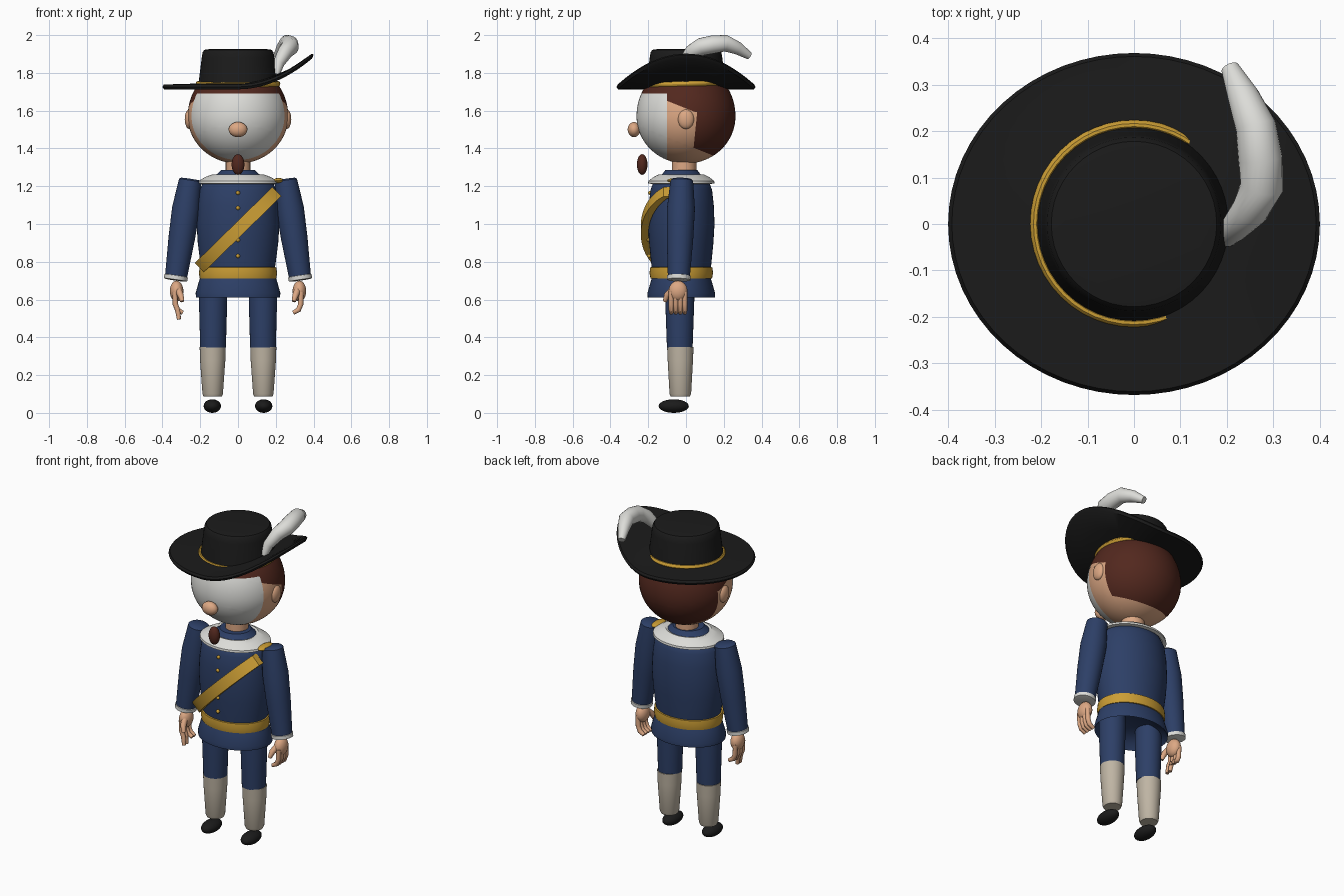
import bpy, bmesh
from math import sin, cos, pi, sqrt, radians
from mathutils import Vector, Matrix

if "Cube" in bpy.data.objects:
    bpy.data.objects.remove(bpy.data.objects["Cube"], do_unlink=True)


def material(name, r, g, b):
    m = bpy.data.materials.new(name)
    m.use_nodes = True
    m.diffuse_color = (r, g, b, 1)
    bsdf = m.node_tree.nodes["Principled BSDF"]
    bsdf.inputs["Base Color"].default_value = (r, g, b, 1)
    bsdf.inputs["Roughness"].default_value = 0.7
    return m


NAVY = material("navy cloth", 0.026, 0.05, 0.135)
GOLD = material("gold", 0.6, 0.34, 0.035)
SKIN = material("skin", 0.72, 0.39, 0.23)
HAIR = material("brown hair", 0.085, 0.021, 0.013)
BLACK = material("black felt", 0.011, 0.011, 0.011)
WHITE = material("off white", 0.72, 0.72, 0.69)
BOOT = material("beige stocking", 0.52, 0.46, 0.37)
parts = []


def finish(name, bm, *mats):
    bmesh.ops.recalc_face_normals(bm, faces=bm.faces)
    mesh = bpy.data.meshes.new(name)
    bm.to_mesh(mesh)
    bm.free()
    for m in mats:
        mesh.materials.append(m)
    ob = bpy.data.objects.new(name, mesh)
    bpy.context.collection.objects.link(ob)
    parts.append(ob)
    return ob


def skin_rings(bm, rings, caps=True):
    n = len(rings[0])
    for a, b in zip(rings, rings[1:]):
        for i in range(n):
            bm.faces.new((a[i], a[(i + 1) % n], b[(i + 1) % n], b[i]))
    if caps:
        bm.faces.new(rings[0])
        bm.faces.new(rings[-1])


def lathe(name, profile, mat, x=0, y=0, caps=True, n=48):
    """Elliptical rings given as (rx, ry, z)."""
    bm = bmesh.new()
    rings = [[bm.verts.new((x + rx * cos(2 * pi * i / n), y + ry * sin(2 * pi * i / n), z))
              for i in range(n)] for rx, ry, z in profile]
    skin_rings(bm, rings, caps)
    return finish(name, bm, mat)


def tube(name, path, radii, mat, n=24):
    """Round sections of varying radius along a path."""
    bm = bmesh.new()
    pts = [Vector(p) for p in path]
    rings = []
    for k, p in enumerate(pts):
        d = pts[min(k + 1, len(pts) - 1)] - pts[max(k - 1, 0)]
        q = d.to_track_quat('Z', 'Y')
        rings.append([bm.verts.new(p + q @ Vector((cos(2 * pi * i / n), sin(2 * pi * i / n), 0)) * radii[k])
                      for i in range(n)])
    skin_rings(bm, rings)
    return finish(name, bm, mat)


def ball(name, centre, size, mat, n=24):
    bm = bmesh.new()
    bmesh.ops.create_uvsphere(bm, u_segments=n, v_segments=n // 2, radius=1,
                              matrix=Matrix.Translation(centre) @ Matrix.Diagonal((*size, 1)))
    return finish(name, bm, mat)


# head: white face, skin at the ears, hair on top and behind
HEAD_Z = 1.57
bm = bmesh.new()
bmesh.ops.create_uvsphere(bm, u_segments=64, v_segments=40, radius=1)
for v in bm.verts:
    v.co = (v.co.x * 0.266, v.co.y * 0.262, HEAD_Z + v.co.z * (0.28 if v.co.z > 0 else 0.25))
cuts = [((0, -0.1, 0), (0, 1, 0)), ((0, 0, 1.69), (0, 0, 1)), ((0, -0.07, 1.64), (0, 0.4, 1)),
        ((0, 0.05, 1.5), (0, 1, -0.1)), ((0, 0.1, 1.38), (0, 0.4, 1))]
for co, no in cuts:
    bmesh.ops.bisect_plane(bm, geom=bm.verts[:] + bm.edges[:] + bm.faces[:], plane_co=co, plane_no=no)


def above(p, k):
    return (p - Vector(cuts[k][0])).dot(Vector(cuts[k][1])) > 0


for f in bm.faces:
    c = f.calc_center_median()
    if above(c, 1) or (above(c, 0) and above(c, 2) and c.z > 1.6) or (above(c, 3) and above(c, 4)):
        f.material_index = 2
    elif above(c, 0):
        f.material_index = 1
finish("head", bm, WHITE, SKIN, HAIR)
ball("nose", (0, -0.275, 1.5), (0.05, 0.034, 0.04), SKIN)
ball("goatee", (0, -0.232, 1.315), (0.034, 0.028, 0.055), HAIR)
lathe("neck", [(0.065, 0.065, 1.22), (0.065, 0.065, 1.38)], SKIN, y=-0.01)


# hat: brim swept up on the left, crown and band
def brim_z(x):
    return 1.713 + 1.06 * max(x, 0) ** 2


bm = bmesh.new()
N = 64
loops = []
for r, lift in ((0.45, 0), (0.7, 0), (0.98, 0), (1, 0.013), (0.98, 0.026), (0.7, 0.028), (0.45, 0.034)):
    ring = []
    for i in range(N):
        x, y = 0.4 * r * cos(2 * pi * i / N), 0.368 * r * sin(2 * pi * i / N)
        ring.append(bm.verts.new((x, y, brim_z(x) + lift)))
    loops.append(ring)
skin_rings(bm, loops + loops[:1], caps=False)
finish("hat_brim", bm, BLACK)
lathe("hat_crown", [(r, r, z) for r, z in ((0.212, 1.72), (0.207, 1.76), (0.192, 1.88),
                                           (0.187, 1.91), (0.178, 1.922), (0.15, 1.926))], BLACK)
band = [(0.213 + 0.011 * cos(a), 0.213 + 0.011 * cos(a), 1.742 + 0.014 * sin(a))
        for a in [2 * pi * k / 10 for k in range(11)]]
ob = lathe("hat_band", band, GOLD, caps=False)
for v in ob.data.vertices:
    v.co.z += 0.03 * v.co.y

# feather plume
tube("plume", [(0.2, -0.03, 1.79), (0.215, -0.01, 1.85), (0.25, 0.03, 1.91), (0.275, 0.08, 1.938),
               (0.272, 0.14, 1.95), (0.262, 0.21, 1.957), (0.235, 0.275, 1.93), (0.207, 0.335, 1.89)],
     [0.02, 0.03, 0.04, 0.047, 0.048, 0.044, 0.034, 0.02], WHITE)

# coat, skirt, belt and collar
CY = -0.025
lathe("coat", [(0.185, 0.15, 0.7), (0.2, 0.16, 0.8), (0.213, 0.17, 0.9), (0.219, 0.176, 1.0),
               (0.214, 0.172, 1.1), (0.203, 0.163, 1.18), (0.185, 0.148, 1.22),
               (0.11, 0.1, 1.265), (0.09, 0.085, 1.285), (0.06, 0.06, 1.285)], NAVY, y=CY)
lathe("coat_skirt", [(0.1, 0.1, 0.68), (0.2, 0.155, 0.64), (0.223, 0.178, 0.612), (0.224, 0.179, 0.635),
                     (0.206, 0.16, 0.7), (0.192, 0.15, 0.735)], NAVY, y=CY)
lathe("belt", [(0.18, 0.14, 0.708), (0.203, 0.163, 0.712), (0.207, 0.168, 0.74),
               (0.203, 0.165, 0.77), (0.18, 0.14, 0.775)], GOLD, y=CY)
lathe("collar", [(0.19, 0.155, 1.212), (0.212, 0.176, 1.215), (0.21, 0.174, 1.228),
                 (0.17, 0.145, 1.25), (0.135, 0.118, 1.263), (0.11, 0.095, 1.255)],
      WHITE, y=CY, caps=False)
for k, z in enumerate((0.83, 0.915, 1.0, 1.085, 1.165)):
    ball("coat_button_%d" % (k + 1), (0, -0.196 if z < 1.1 else -0.19, z), (0.011, 0.011, 0.011), GOLD, 12)

# sash across the chest
bm = bmesh.new()
rows = []
for i in range(25):
    x = -0.205 + 0.41 * i / 24
    z = 0.97 + 0.98 * x
    y = CY - 0.214 * sqrt(1 - (x / 0.228) ** 2)
    rows.append([bm.verts.new((x - s * 0.024, y + d, z + s * 0.024))
                 for s, d in ((-1, 0), (1, 0), (1, 0.04), (-1, 0.04))])
skin_rings(bm, rows)
finish("sash", bm, GOLD)
ball("sash_shoulder", (0.215, -0.04, 1.23), (0.028, 0.06, 0.014), GOLD)

# arms, hands, legs and shoes on both sides
for s, side in ((1, "left"), (-1, "right")):
    ball(side + "_ear", (s * 0.258, 0, 1.555), (0.024, 0.043, 0.052), SKIN)
    top, wrist = Vector((s * 0.252, -0.022, 1.238)), Vector((s * 0.329, -0.038, 0.715))
    steps = (0, 0.015, 0.3, 0.6, 1)
    tube(side + "_sleeve", [top.lerp(wrist, t) for t in steps],
         [0.05, 0.06, 0.074, 0.07, 0.058], NAVY, 32)
    tube(side + "_cuff", [top.lerp(wrist, t) for t in (0.975, 0.98, 1.02, 1.025)],
         [0.055, 0.063, 0.062, 0.05], WHITE, 32)
    ball(side + "_palm", (s * 0.325, -0.042, 0.645), (0.036, 0.05, 0.055), SKIN)
    for k in range(4):
        y = -0.078 + 0.024 * k
        straight = s < 0 and k < 2
        tip = (s * 0.312, y - 0.004, 0.495) if straight else (s * 0.292, y, 0.53)
        tube("%s_finger_%d" % (side, k + 1),
             [(s * 0.335, y, 0.64), (s * 0.332, y, 0.575), (s * 0.32, y, 0.545), tip],
             [0.014, 0.014, 0.014, 0.011], SKIN, 12)
    tube(side + "_thumb", [(s * 0.32, -0.06, 0.66), (s * 0.305, -0.1, 0.625), (s * 0.295, -0.112, 0.59)],
         [0.018, 0.017, 0.011], SKIN, 12)
    lathe(side + "_trouser_leg", [(0.07, 0.075, 0.72), (0.075, 0.077, 0.6), (0.068, 0.068, 0.347)],
          NAVY, s * 0.132, -0.033, n=32)
    lathe(side + "_stocking", [(0.069, 0.07, 0.35), (0.067, 0.067, 0.28), (0.054, 0.057, 0.1),
                               (0.048, 0.05, 0.086)], BOOT, s * 0.134, -0.03, n=32)
    ball(side + "_shoe", (s * 0.136, -0.065, 0.036), (0.046, 0.08, 0.036), BLACK)

# smooth shading with crisp edges
bpy.ops.object.select_all(action='DESELECT')
for ob in parts:
    ob.select_set(True)
bpy.context.view_layer.objects.active = parts[0]
bpy.ops.object.shade_smooth_by_angle(angle=radians(40))
